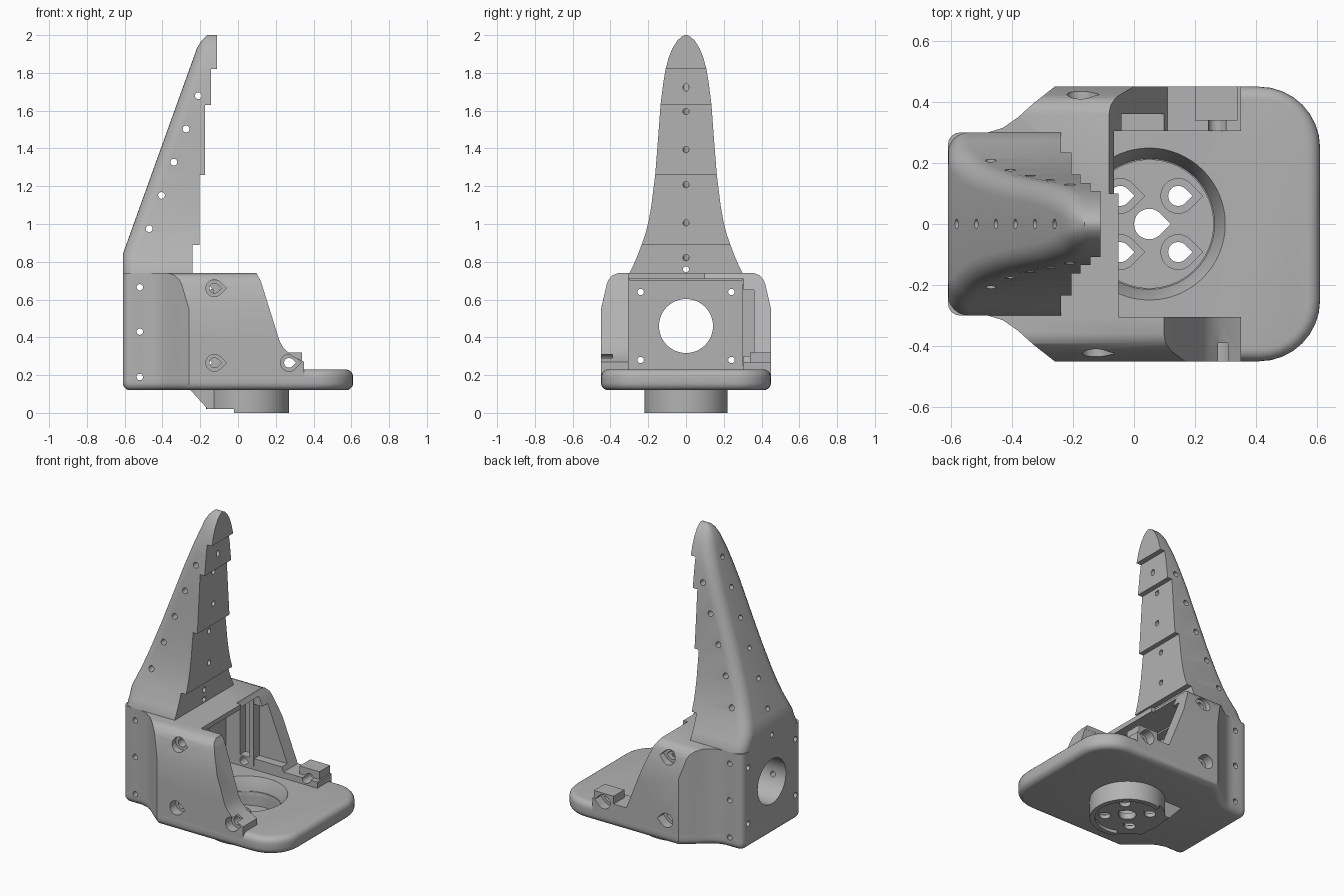
import bpy
import bmesh
import math
from mathutils import Vector

if "Cube" in bpy.data.objects:
    bpy.data.objects.remove(bpy.data.objects["Cube"], do_unlink=True)

grey = bpy.data.materials.new("plain grey")
grey.use_nodes = True
colour = (0.45, 0.45, 0.45, 1)
grey.diffuse_color = colour
grey.node_tree.nodes["Principled BSDF"].inputs["Base Color"].default_value = colour


def make_object(name, bm):
    bmesh.ops.recalc_face_normals(bm, faces=bm.faces)
    mesh = bpy.data.meshes.new(name)
    bm.to_mesh(mesh)
    bm.free()
    mesh.materials.append(grey)
    obj = bpy.data.objects.new(name, mesh)
    bpy.context.collection.objects.link(obj)
    return obj


def loft(name, rings):
    """Skin a list of equal-length rings and cap both ends."""
    bm = bmesh.new()
    loops = [[bm.verts.new(p) for p in ring] for ring in rings]
    count = len(loops[0])
    for low, high in zip(loops, loops[1:]):
        for i in range(count):
            j = (i + 1) % count
            bm.faces.new((low[i], low[j], high[j], high[i]))
    bm.faces.new(loops[0])
    bm.faces.new(loops[-1])
    return make_object(name, bm)


def prism(name, points, axis, low, high):
    """Extrude a 2D outline along one axis; the other two keep their order."""
    def place(p, depth):
        co = list(p)
        co.insert("xyz".index(axis), depth)
        return co
    return loft(name, [[place(p, d) for p in points] for d in (low, high)])


def box(x, y, z):
    return prism("box", [(x[0], y[0]), (x[1], y[0]), (x[1], y[1]), (x[0], y[1])], "z", *z)


def rod(start, end, radius, end_radius=None, sides=24):
    start, end = Vector(start), Vector(end)
    turn = (end - start).to_track_quat("Z", "Y")
    rings = []
    for centre, r in ((start, radius), (end, end_radius or radius)):
        rings.append([centre + turn @ Vector((r * math.cos(a), r * math.sin(a), 0))
                      for a in (i * math.tau / sides for i in range(sides))])
    return loft("rod", rings)


def teardrop(centre, radius, axis, low, high):
    """Printable hole: a circle drawn out to a point towards +x."""
    arc = [math.radians(a) for a in range(45, 316, 15)]
    points = [(centre[0] + radius * math.cos(a), centre[1] + radius * math.sin(a)) for a in arc]
    points.append((centre[0] + radius * math.sqrt(2), centre[1]))
    return prism("teardrop", points, axis, low, high)


def apply(obj, modifier):
    bpy.context.view_layer.objects.active = obj
    bpy.ops.object.modifier_apply(modifier=modifier.name)


def combine(targets, tool, operation="DIFFERENCE"):
    for obj in targets:
        mod = obj.modifiers.new("combine", "BOOLEAN")
        mod.operation, mod.solver, mod.object = operation, "EXACT", tool
        apply(obj, mod)
    bpy.data.objects.remove(tool, do_unlink=True)


def arc(cx, cy, radius, start, steps=8):
    """Quarter circle, counter-clockwise from the start angle."""
    angles = [math.radians(start + 90 * i / steps) for i in range(steps + 1)]
    return [(cx + radius * math.cos(a), cy + radius * math.sin(a)) for a in angles]


def mirrored(half):
    return half + [(x, -y) for x, y in reversed(half)]


# Shared outline of the flared rear, from the side wall to the back corner
flare = [(-.26, .45), (-.33, .395), (-.38, .35), (-.43, .315), (-.48, .3)]
rear = flare + arc(-.57, .26, .04, 90, 4)

# Base plate with rounded rim
plate = prism("base_plate", mirrored(arc(.41, .25, .2, 0) + rear), "z", .12, .23)
bevel = plate.modifiers.new("rim", "BEVEL")
bevel.width, bevel.segments, bevel.angle_limit = .05, 5, math.radians(40)
apply(plate, bevel)

# Housing: flared plan trimmed to a tapered, round-shouldered section
housing = prism("motor_housing", mirrored([(.35, .45)] + rear), "z", .17, .74)
shoulder = [(.46, .1), (.45, .2), (.45, .55), (.42, .68), (.41, .705), (.39, .728), (.36, .74), (.35, .8)]
section = shoulder + [(-y, z) for y, z in reversed(shoulder)]
combine([housing], prism("section", section, "x", -1, 1), "INTERSECT")

# Side walls slope down differently on the two sides
right_slope = [(.08, .8), (.1, .735), (.12, .70), (.22, .38), (.24, .345), (.28, .305), (.35, .27), (.5, .27), (.5, .8)]
left_slope = [(-.1, .8), (-.08, .735), (-.06, .7), (.11, .27), (.5, .27), (.5, .8)]
combine([housing], prism("slope", right_slope, "y", -.6, -.1))
combine([housing], prism("slope", left_slope, "y", .1, .6))

# Motor bay with an open top in front of the roof, and pockets in the walls
combine([housing], box((-.3, .6), (-.305, .305), (.1, .71)))
combine([housing], box((-.05, .6), (-.304, .304), (.1, .9)))
combine([housing], box((-.2, .12), (-.34, -.2), (.25, .61)))
combine([housing], box((-.2, .2), (.2, .36), (.3, .65)))

# Small stop block and a stiffening rib on the left
clip = box((.2, .34), (.34, .45), (.24, .32))
clip.name = "cable_clip"
rib = box((-.13, -.1), (.3, .38), (.25, .68))
rib.name = "wall_rib"

# Bearing hub below the plate with its cable ramp
hub = rod((.05, 0, 0), (.05, 0, .15), .22, sides=64)
hub.name = "bearing_hub"
combine([hub], box((-.4, -.02), (-.4, .4), (-.1, .02)))
ramp = prism("cable_ramp", [(-.26, .13), (-.16, .02), (-.1, .02), (-.1, .13)], "y", -.13, .13)
combine([hub], rod((.05, 0, -.1), (.05, 0, .02), .19, sides=64))
combine([plate, hub, ramp], rod((.05, 0, .06), (.05, 0, .3), .21, sides=64))
combine([plate], rod((.05, 0, .14), (.05, 0, .232), .21, .25, sides=64))
combine([hub], teardrop((.05, 0), .05, "z", -.1, .2))
for x in (-.045, .145):
    for y in (-.092, .092):
        combine([hub], teardrop((x, y), .033, "z", -.1, .2))
        combine([hub], teardrop((x, y), .057, "z", .045, .2))

# Finger: height and half width of each cross-section
widths = [(.7, .3), (.74, .3), (.79, .275), (.84, .254), (.89, .235), (.95, .214), (1.02, .197),
          (1.1, .183), (1.26, .163), (1.45, .148), (1.63, .135), (1.75, .12), (1.82, .108),
          (1.88, .092), (1.93, .072), (1.97, .047), (1.99, .026), (2, .008)]
rings = []
for z, half in widths:
    back = -.61 + max(0, z - .84) * .36 + max(0, z - 1.93) ** 2 * 6
    r = min(.07, half * .8)
    side = [(-.11, half)] + arc(back + r, half - r, r, 90, 6)
    rings.append([(x, y, z) for x, y in mirrored(side)])
finger = loft("finger", rings)

# Overlapping steps on the gripping face
steps = [(-.24, .6), (-.24, .89), (-.205, .89), (-.205, 1.26), (-.175, 1.26), (-.175, 1.63),
         (-.143, 1.63), (-.143, 1.82), (0, 1.82), (0, .6)]
combine([finger], prism("steps", steps, "y", -1, 1))

# Lacing holes through the finger, front to back and side to side
for i, z in enumerate((.81, 1, 1.2, 1.39, 1.59, 1.72)):
    x = -.58 + i * .064
    slant = Vector((x + .1, 0, z - .81 + .81)) - Vector((x, 0, .92 + i * .178))
    exit_point = Vector((-.2 + i * .012, 0, z))
    entry = Vector((x, 0, .92 + i * .178))
    reach = (exit_point - entry) * .4
    combine([finger], rod(entry - reach, exit_point + reach, .016, sides=16))
combine([finger], rod((-1, 0, .76), (0, 0, .76), .016, sides=16))
for i in range(5):
    x, z = -.47 + i * .065, .975 + i * .176
    combine([finger], rod((x, -1, z), (x, 1, z), .018, sides=16))

# Rear opening and mounting holes
combine([housing, plate], rod((-1, 0, .46), (-.2, 0, .46), .143, sides=48))
for y in (-.24, .24):
    for z in (.28, .64):
        combine([housing], rod((-1, y, z), (-.2, y, z), .017, sides=16))
for z in (.19, .43, .665):
    combine([housing, plate], rod((-.52, -1, z), (-.52, 1, z), .017, sides=16))

# Countersunk teardrop screw holes in the side walls
for side, shift in ((-1, 0), (1, -.05)):
    for x, z in ((-.125 + shift, .66), (-.125 + shift, .265), (.27, .265)):
        for radius, depth in ((.045, .39), (.026, .2)):
            low, high = sorted((side * depth, side * .6))
            combine([housing, plate, clip], teardrop((x, z), radius, "y", low, high))

# Smooth curved faces, keep crisp edges
bpy.ops.object.select_all(action="DESELECT")
for obj in (plate, housing, clip, rib, hub, ramp, finger):
    obj.select_set(True)
bpy.context.view_layer.objects.active = housing
bpy.ops.object.shade_smooth_by_angle(angle=math.radians(32))
